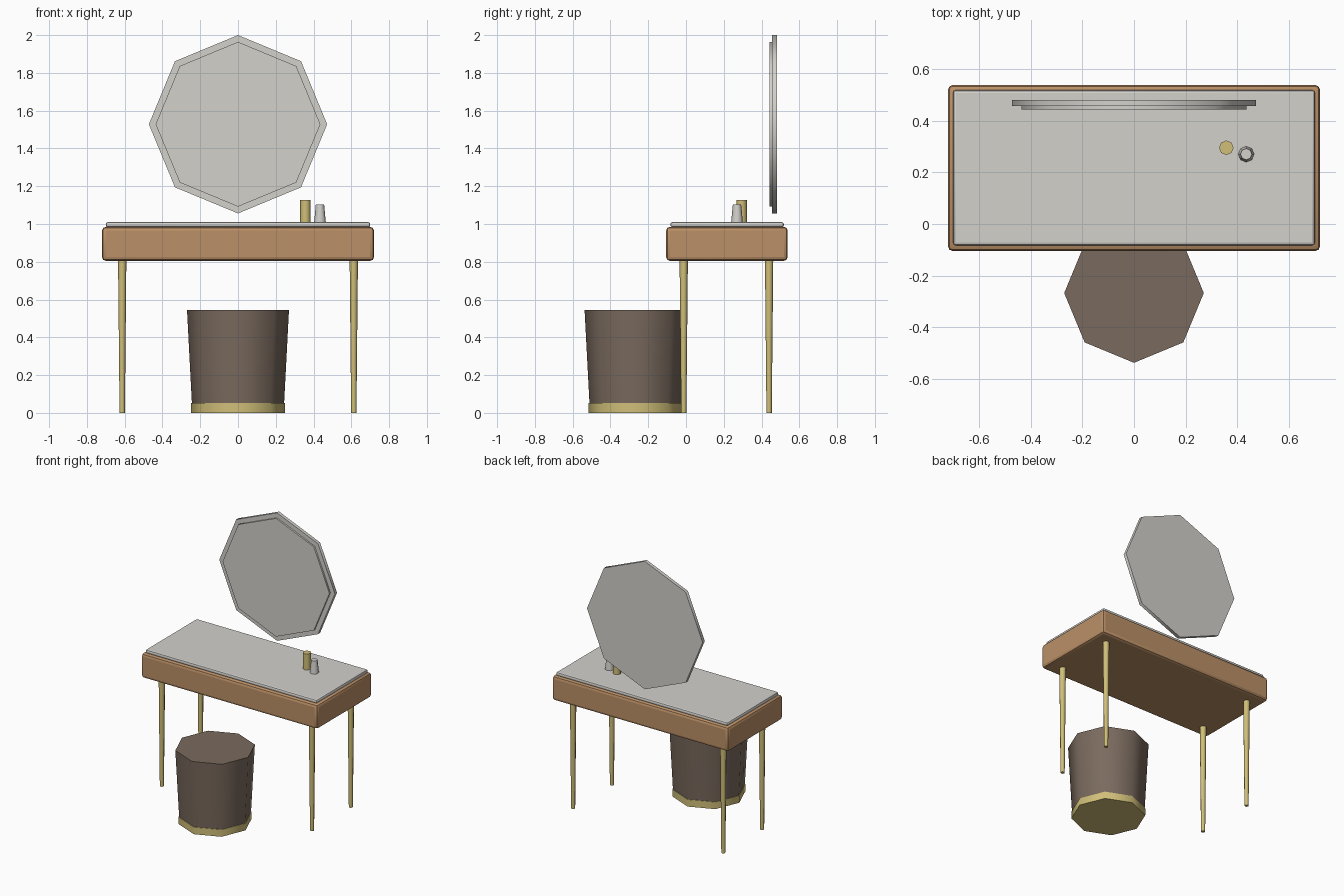
import bpy, math

if "Cube" in bpy.data.objects:
    bpy.data.objects.remove(bpy.data.objects["Cube"])


def material(name, rgb):
    m = bpy.data.materials.new(name)
    m.diffuse_color = (*rgb, 1.0)
    m.use_nodes = True
    m.node_tree.nodes["Principled BSDF"].inputs["Base Color"].default_value = m.diffuse_color
    return m


WOOD = material("warm wood", (0.50, 0.28, 0.135))
GOLD = material("brushed gold", (0.63, 0.52, 0.19))
PALE = material("pale marble", (0.65, 0.635, 0.60))
FABRIC = material("brown fabric", (0.195, 0.145, 0.112))


def finish(ob, name, mat, angle):
    ob.name = name
    ob.data.materials.append(mat)
    bpy.ops.object.shade_smooth_by_angle(angle=math.radians(angle))
    return ob


def octagon(name, mat, loc, r_low, r_high, height, rot=(0, 0, 0)):
    """Eight-sided, smooth-sided drum; loc is its centre."""
    bpy.ops.mesh.primitive_cone_add(vertices=8, radius1=r_low, radius2=r_high,
                                    depth=height, location=loc, rotation=rot)
    bpy.ops.object.transform_apply(location=False, rotation=True, scale=True)
    return finish(bpy.context.object, name, mat, 50)


def slab(name, mat, lo, hi, bevel):
    """Box between two corners with softened edges."""
    bpy.ops.mesh.primitive_cube_add(
        size=1, location=[(a + b) / 2 for a, b in zip(lo, hi)])
    ob = bpy.context.object
    ob.scale = [b - a for a, b in zip(lo, hi)]
    bpy.ops.object.transform_apply(location=False, rotation=False, scale=True)
    mod = ob.modifiers.new("soft edges", "BEVEL")
    mod.width = bevel
    mod.segments = 2
    bpy.ops.object.modifier_apply(modifier=mod.name)
    return finish(ob, name, mat, 20)


# Table body and stone top
slab("table_body", WOOD, (-0.72, -0.105, 0.805), (0.72, 0.538, 0.985), 0.02)
slab("table_top", PALE, (-0.70, -0.083, 0.983), (0.70, 0.518, 1.01), 0.011)

# Four tapered legs
for side, x in (("left", -0.613), ("right", 0.613)):
    for end, y in (("front", -0.012), ("back", 0.44)):
        octagon(f"{end}_{side}_leg", GOLD, (x, y, 0.405), 0.014, 0.022, 0.81)

# Wall mirror: frame disc with a thin glass disc in front
UPRIGHT = (math.radians(90), 0, 0)
octagon("mirror_frame", PALE, (0, 0.468, 1.528), 0.472, 0.472, 0.025, UPRIGHT)
octagon("mirror_glass", PALE, (0, 0.452, 1.528), 0.436, 0.436, 0.018, UPRIGHT)

# Stool with gold plinth
octagon("stool_seat", FABRIC, (0, -0.267, 0.2975), 0.244, 0.27, 0.495)
octagon("stool_base", GOLD, (0, -0.267, 0.026), 0.248, 0.248, 0.052)

# Bottles on the table
octagon("gold_bottle", GOLD, (0.357, 0.295, 1.068), 0.028, 0.028, 0.12)
octagon("pale_bottle", PALE, (0.434, 0.27, 1.056), 0.031, 0.022, 0.096)
